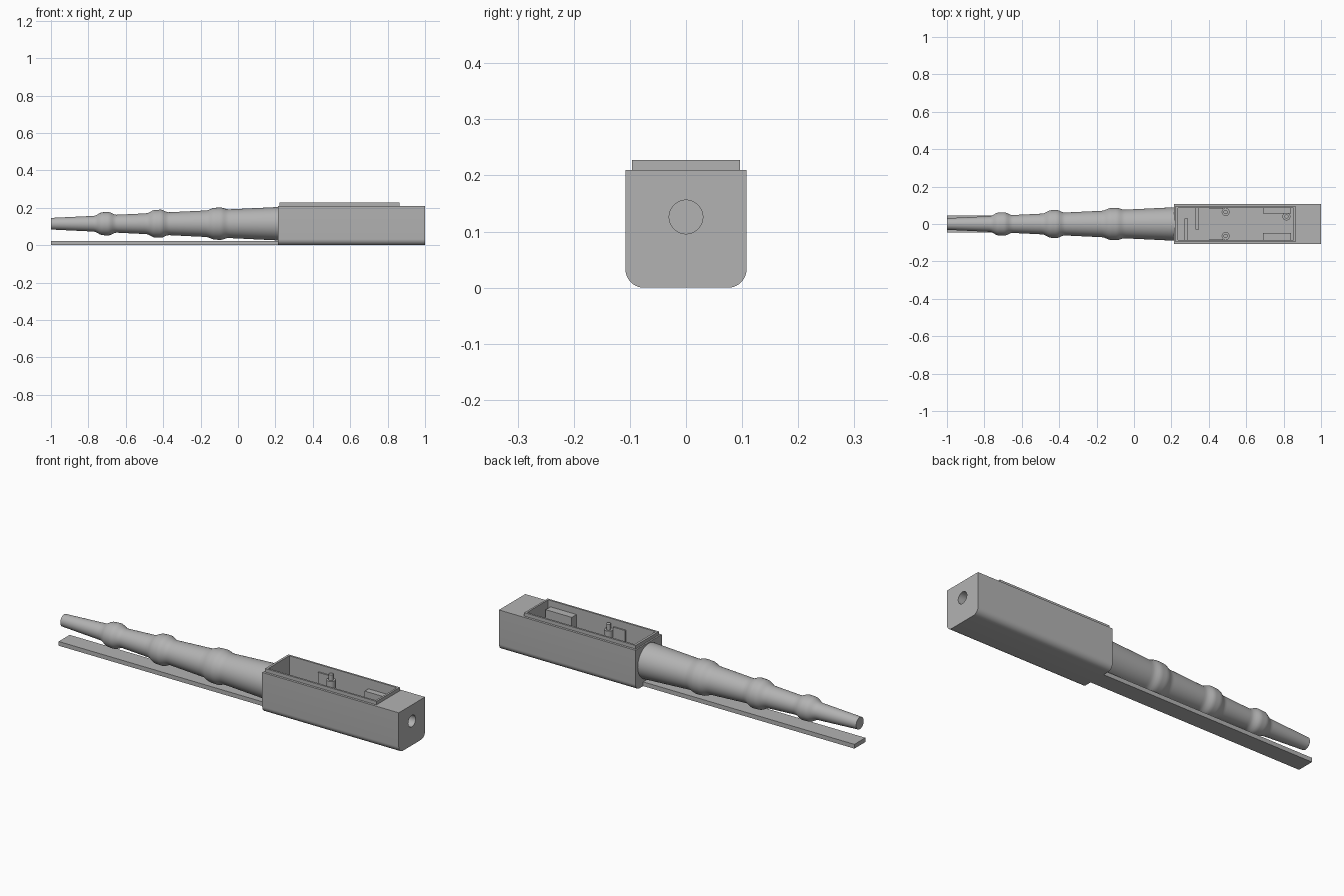
import bpy, bmesh, math
from mathutils import Matrix, Vector

old = bpy.data.objects.get("Cube")
if old:
    bpy.data.objects.remove(old, do_unlink=True)

grey = bpy.data.materials.new("plain_grey")
grey.use_nodes = True
colour = (0.45, 0.45, 0.45, 1)
grey.diffuse_color = colour
grey.node_tree.nodes["Principled BSDF"].inputs["Base Color"].default_value = colour


def finish(name, bm, smooth=False):
    bmesh.ops.recalc_face_normals(bm, faces=bm.faces)
    mesh = bpy.data.meshes.new(name)
    bm.to_mesh(mesh)
    bm.free()
    mesh.materials.append(grey)
    obj = bpy.data.objects.new(name, mesh)
    bpy.context.collection.objects.link(obj)
    if smooth:
        shade(obj)
    return obj


def shade(obj):
    bpy.ops.object.select_all(action="DESELECT")
    obj.select_set(True)
    bpy.context.view_layer.objects.active = obj
    bpy.ops.object.shade_smooth_by_angle(angle=math.radians(35))


def box(name, x, y, z):
    bm = bmesh.new()
    size = Vector((x[1] - x[0], y[1] - y[0], z[1] - z[0]))
    centre = Vector((sum(x), sum(y), sum(z))) / 2
    bmesh.ops.create_cube(bm, size=1, matrix=Matrix.Translation(centre) @ Matrix.Diagonal(size).to_4x4())
    return finish(name, bm)


def lathe(name, profile, matrix, segments=64):
    """Turn (distance, radius) pairs about the local z axis and cap the ends."""
    bm = bmesh.new()
    rings = [[bm.verts.new(matrix @ Vector((r * math.cos(a), r * math.sin(a), d)))
              for a in (math.tau * i / segments for i in range(segments))]
             for d, r in profile]
    for lower, upper in zip(rings, rings[1:]):
        for i in range(segments):
            j = (i + 1) % segments
            bm.faces.new((lower[i], lower[j], upper[j], upper[i]))
    bm.faces.new(rings[0])
    bm.faces.new(rings[-1])
    return finish(name, bm, True)


def cut(obj, cutters):
    for cutter in cutters:
        mod = obj.modifiers.new("cut", "BOOLEAN")
        mod.operation, mod.solver, mod.object = "DIFFERENCE", "EXACT", cutter
        bpy.context.view_layer.objects.active = obj
        bpy.ops.object.modifier_apply(modifier=mod.name)


# Housing with rounded lower edges, and a raised lip around its opening
half, radius, top = 0.108, 0.033, 0.21
right = [(half - radius + radius * math.sin(a), radius - radius * math.cos(a))
         for a in (math.pi / 2 * i / 10 for i in range(11))] + [(half, top)]
outline = right + [(-y, z) for y, z in reversed(right)]
bm = bmesh.new()
end = bm.faces.new([bm.verts.new((0.215, y, z)) for y, z in outline])
side = bmesh.ops.extrude_face_region(bm, geom=[end])
bmesh.ops.translate(bm, vec=(0.785, 0, 0), verts=[v for v in side["geom"] if isinstance(v, bmesh.types.BMVert)])
housing = finish("housing", bm)
lip = box("opening_lip", (0.223, 0.863), (-0.096, 0.096), (0.205, 0.228))

along_x = Matrix.Rotation(math.pi / 2, 4, "Y")
cavity = box("cavity_cutter", (0.235, 0.853), (-0.086, 0.086), (0.02, 0.3))
bore = lathe("bore_cutter", [(0.88, 0.03), (1.1, 0.03)], Matrix.Translation((0, 0, 0.126)) @ along_x)
cut(housing, [cavity, bore])
cut(lip, [cavity])
for helper in (cavity, bore):
    bpy.data.objects.remove(helper, do_unlink=True)
shade(housing)

# Tapered barrel with three swollen rings
swells = {-0.71: 0.017, -0.43: 0.016, -0.11: 0.012}


def barrel_radius(x):
    r = 0.031 + (x + 1) * 0.048
    for centre, height in swells.items():
        t = min(1, max(0, (0.06 - abs(x - centre)) / 0.045))
        r += height * t * t * (3 - 2 * t)
    return r


steps = 122
stations = [-1 + 1.22 * i / steps for i in range(steps + 1)]
lathe("tapered_barrel", [(x, barrel_radius(x)) for x in stations],
      Matrix.Translation((0, 0, 0.115)) @ along_x)

# Flat strip beneath the barrel
box("base_strip", (-1, 0.22), (-0.045, 0.045), (0, 0.022))

# Fittings inside the housing
floor = 0.018
box("rear_divider", (0.27, 0.288), (-0.087, 0.03), (floor, 0.12))
box("front_divider", (0.33, 0.347), (-0.03, 0.087), (floor, 0.12))
box("left_block", (0.69, 0.84), (0.055, 0.087), (floor, 0.178))
box("right_block", (0.69, 0.84), (-0.087, -0.047), (floor, 0.195))
for label, s in (("left", 1), ("right", -1)):
    box(label + "_tab", (0.405, 0.475), sorted((s * 0.079, s * 0.087)), (floor, 0.19))
for name, x, y, h in (("left_post", 0.49, 0.064, 0.18), ("right_post", 0.49, -0.064, 0.18),
                      ("end_post", 0.815, 0.04, 0.15)):
    lathe(name, [(floor, 0.021), (h, 0.021), (h, 0.011), (h + 0.03, 0.011)],
          Matrix.Translation((x, y, 0)), 32)
